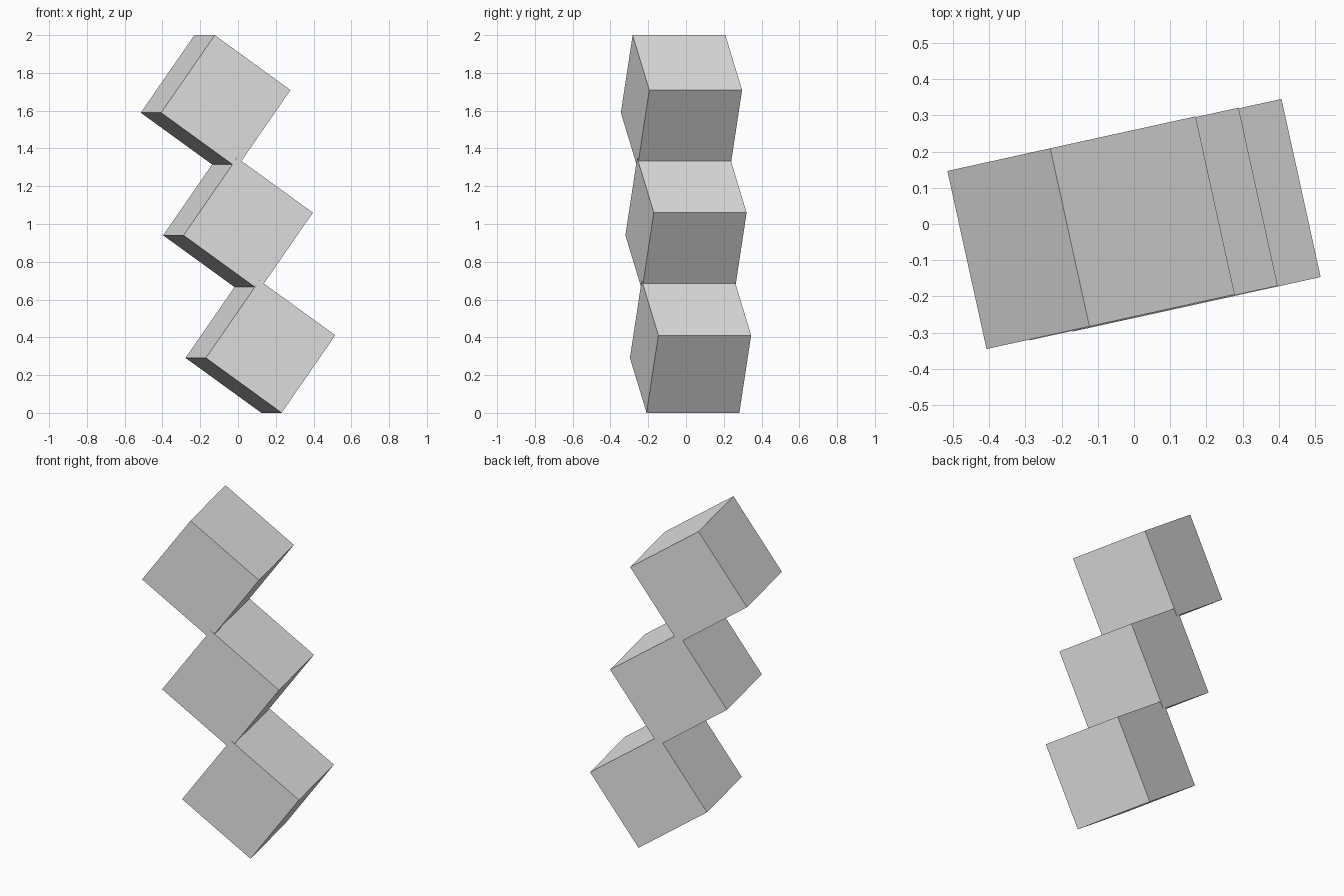
import bpy
import math
from mathutils import Matrix, Vector

if "Cube" in bpy.data.objects:
    bpy.data.objects.remove(bpy.data.objects["Cube"])

SIDE = 0.503
YAW = math.radians(12.4)     # turn of the whole stack about z
TILT = math.radians(35.3)    # each cube balances near one edge
STEP = Vector((-0.1185, -0.024, 0.649))

grey = bpy.data.materials.new("light grey")
grey.diffuse_color = (0.8, 0.8, 0.8, 1.0)
grey.use_nodes = True
grey.node_tree.nodes["Principled BSDF"].inputs["Base Color"].default_value = grey.diffuse_color

rotation = Matrix.Rotation(YAW, 4, 'Z') @ Matrix.Rotation(TILT, 4, 'Y')

# Three equal cubes, each shifted up and left from the one below
for i, name in enumerate(("bottom_cube", "middle_cube", "top_cube")):
    bpy.ops.mesh.primitive_cube_add(size=SIDE)
    cube = bpy.context.object
    cube.name = name
    centre = Vector((0, 0, 1.0)) + STEP * (i - 1)
    cube.matrix_world = Matrix.Translation(centre) @ rotation
    cube.data.materials.append(grey)
